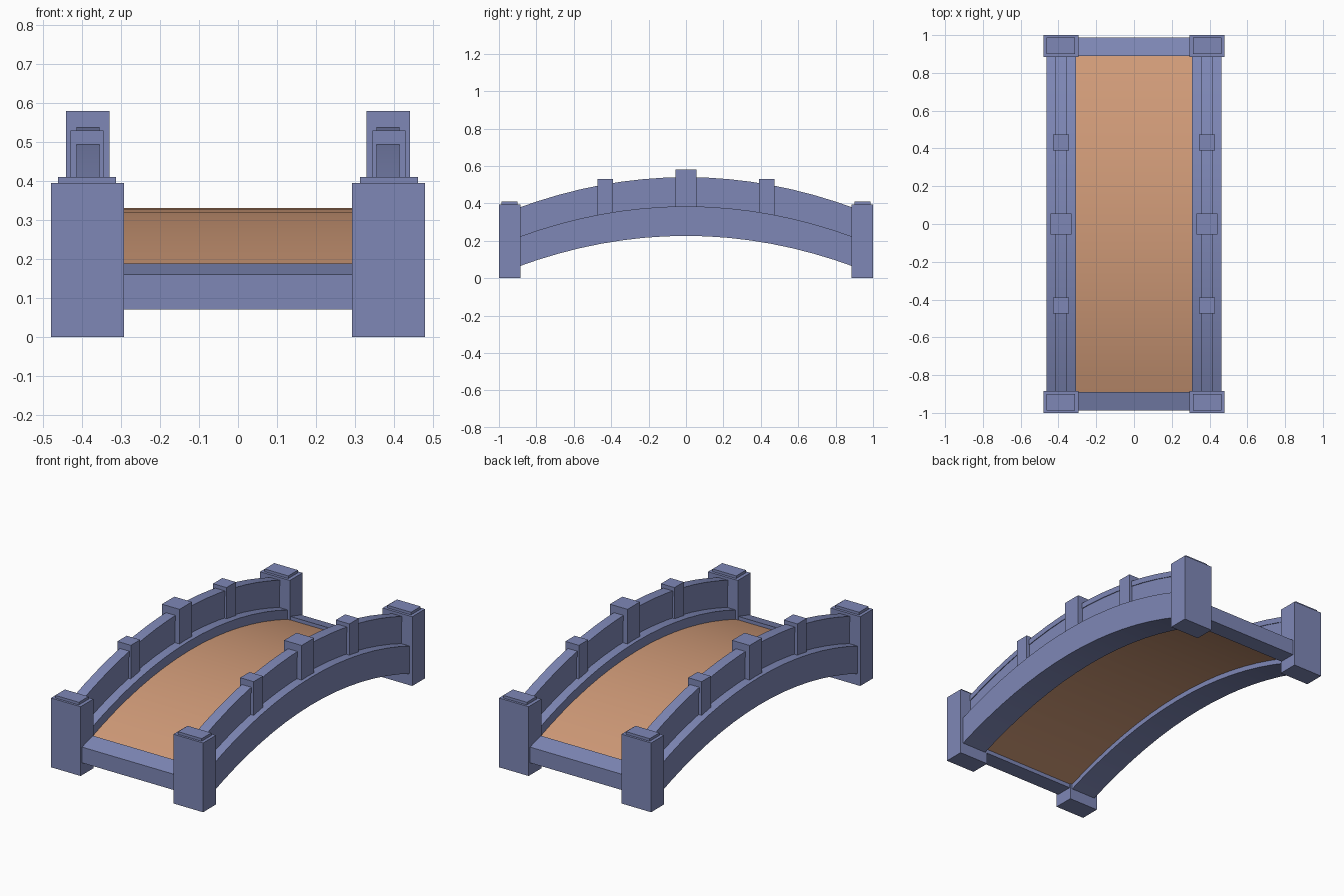
import bpy, bmesh

if "Cube" in bpy.data.objects:
    bpy.data.objects.remove(bpy.data.objects["Cube"])

SEG = 16          # facets along each arch
END = 0.885       # where the arch meets the corner posts

# Materials
wood = bpy.data.materials.new("deck_wood")
wood.diffuse_color = (0.64, 0.33, 0.19, 1)
wood.use_nodes = True
wood.node_tree.nodes["Principled BSDF"].inputs["Base Color"].default_value = wood.diffuse_color
stone = bpy.data.materials.new("blue_stone")
stone.diffuse_color = (0.21, 0.245, 0.47, 1)
stone.use_nodes = True
stone.node_tree.nodes["Principled BSDF"].inputs["Base Color"].default_value = stone.diffuse_color


def make(name, verts, faces, mat=stone):
    me = bpy.data.meshes.new(name)
    me.from_pydata(verts, [], faces)
    bm = bmesh.new()
    bm.from_mesh(me)
    bmesh.ops.recalc_face_normals(bm, faces=bm.faces)
    bm.to_mesh(me)
    bm.free()
    ob = bpy.data.objects.new(name, me)
    bpy.context.collection.objects.link(ob)
    me.materials.append(mat)
    return ob


def prism(name, x0, x1, profile):
    """Extrude a closed (y, z) outline from x0 to x1."""
    n = len(profile)
    verts = [(x, y, z) for x in (x0, x1) for y, z in profile]
    faces = [(i, (i + 1) % n, n + (i + 1) % n, n + i) for i in range(n)]
    faces += [tuple(range(n)), tuple(range(n, 2 * n))]
    return make(name, verts, faces)


def box(name, x0, x1, y0, y1, z0, z1):
    return prism(name, x0, x1, [(y0, z0), (y1, z0), (y1, z1), (y0, z1)])


def arch(name, x0, x1, low, high, mat=stone, end=END):
    """Curved strip following the bridge, given its crown heights."""
    ys = [-end + 2 * end * i / SEG for i in range(SEG + 1)]
    verts = []
    for y in ys:
        d = 0.16 * (y / END) ** 2
        verts += [(x0, y, low - d), (x1, y, low - d),
                  (x1, y, high - d), (x0, y, high - d)]
    faces = [(4 * i + k, 4 * i + (k + 1) % 4, 4 * i + 4 + (k + 1) % 4, 4 * i + 4 + k)
             for i in range(SEG) for k in range(4)]
    faces += [(0, 1, 2, 3), tuple(4 * SEG + k for k in range(4))]
    ob = make(name, verts, faces, mat)
    # Smooth along the curve, crisp at the long corners
    bpy.ops.object.select_all(action='DESELECT')
    ob.select_set(True)
    bpy.context.view_layer.objects.active = ob
    bpy.ops.object.shade_smooth_by_angle(angle=0.6)
    return ob


# Deck
arch("deck", -0.31, 0.31, 0.255, 0.33, wood, 0.892)

for s, side in ((-1, "left"), (1, "right")):
    def span(a, b):
        return sorted((s * a, s * b))

    # Side beam, wall and handrail
    arch(side + "_beam", *span(0.307, 0.463), 0.226, 0.384, end=0.91)
    arch(side + "_wall", *span(0.359, 0.411), 0.375, 0.515, end=0.91)
    arch(side + "_handrail", *span(0.355, 0.415), 0.508, 0.54, end=0.91)

    # Rail posts
    box(side + "_middle_post", *span(0.33, 0.441), -0.056, 0.056, 0.37, 0.58)
    for t, end in ((-1, "front"), (1, "back")):
        y0, y1 = sorted((t * 0.389, t * 0.473))
        box(f"{side}_{end}_small_post", *span(0.345, 0.43), y0, y1, 0.33, 0.53)

        # Corner posts with caps
        y0, y1 = sorted((t * 0.885, t * 1.0))
        box(f"{side}_{end}_corner_post", *span(0.293, 0.48), y0, y1, 0, 0.395)
        y0, y1 = sorted((t * 0.9, t * 0.987))
        box(f"{side}_{end}_post_cap", *span(0.313, 0.462), y0, y1, 0.39, 0.41)

# Sloped end sills between the corner posts
for t, end in ((-1, "front"), (1, "back")):
    prism(end + "_sill", -0.31, 0.31,
          [(t * 0.89, 0.07), (t * 0.987, 0.07), (t * 0.987, 0.16), (t * 0.89, 0.188)])
